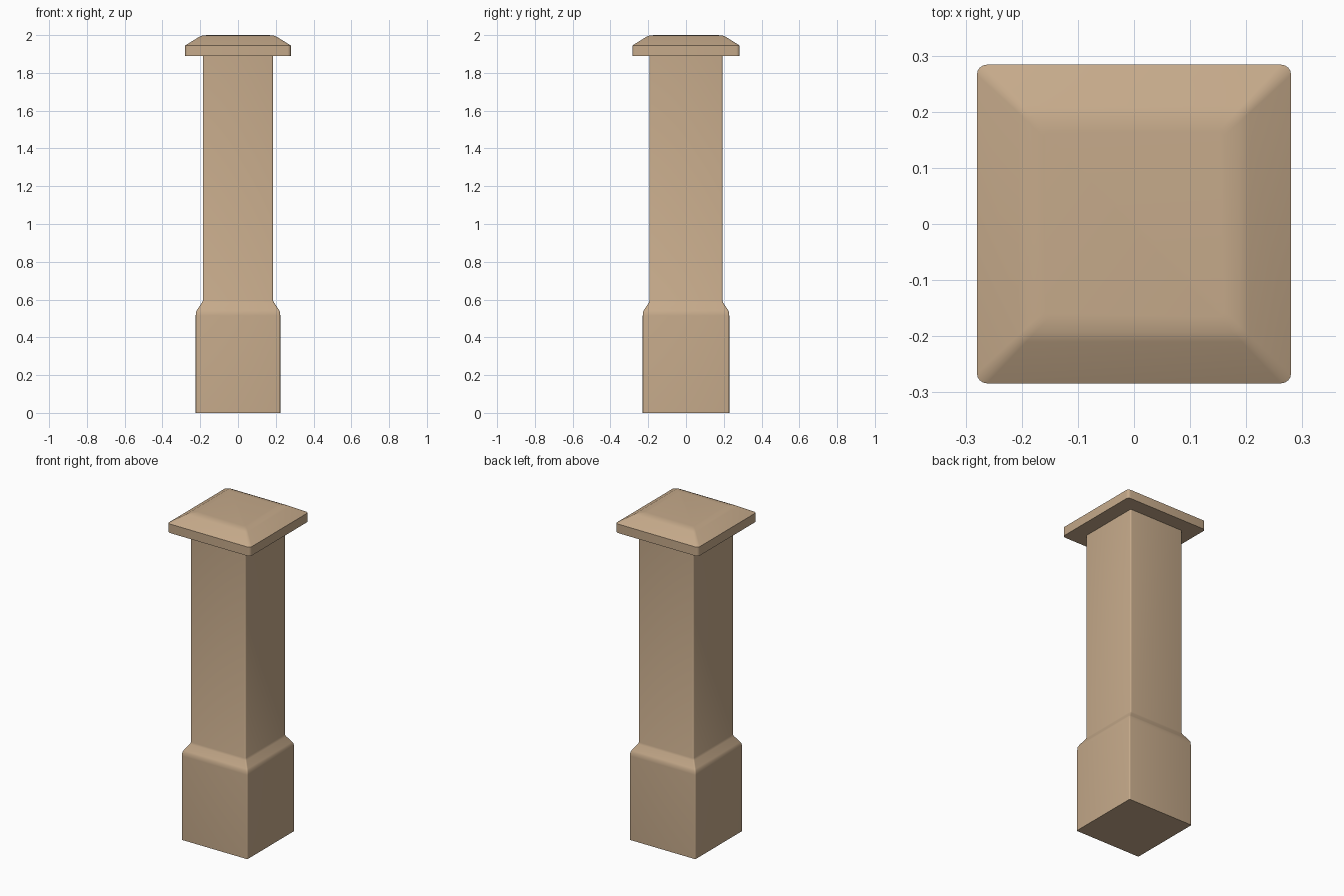
import bpy, bmesh, math

if "Cube" in bpy.data.objects:
    bpy.data.objects.remove(bpy.data.objects["Cube"])

stone = bpy.data.materials.new("tan_stone")
stone.diffuse_color = (0.56, 0.40, 0.255, 1.0)
stone.use_nodes = True
stone.node_tree.nodes["Principled BSDF"].inputs["Base Color"].default_value = stone.diffuse_color


def ring(bm, hx, hy, z, r, steps=4):
    """Rounded rectangle of vertices at height z."""
    verts = []
    for q, (sx, sy) in enumerate([(1, 1), (-1, 1), (-1, -1), (1, -1)]):
        for i in range(steps + 1):
            a = math.radians(90 * q + 90 * i / steps)
            verts.append(bm.verts.new((sx * (hx - r) + r * math.cos(a),
                                       sy * (hy - r) + r * math.sin(a), z)))
    return verts


def loft(name, sections, angle):
    """Skin a stack of rounded rectangles and close both ends."""
    bm = bmesh.new()
    rings = [ring(bm, *s) for s in sections]
    for a, b in zip(rings, rings[1:]):
        n = len(a)
        for i in range(n):
            j = (i + 1) % n
            bm.faces.new((a[i], a[j], b[j], b[i]))
    bm.faces.new(rings[0][::-1])
    bm.faces.new(rings[-1])
    bmesh.ops.recalc_face_normals(bm, faces=bm.faces)
    mesh = bpy.data.meshes.new(name)
    bm.to_mesh(mesh)
    bm.free()
    mesh.materials.append(stone)
    obj = bpy.data.objects.new(name, mesh)
    bpy.context.collection.objects.link(obj)
    bpy.ops.object.select_all(action='DESELECT')
    obj.select_set(True)
    bpy.context.view_layer.objects.active = obj
    bpy.ops.object.shade_smooth_by_angle(angle=math.radians(angle))
    return obj


# Square plinth, bevelled shoulder and plain shaft
loft("pillar_shaft", [
    (0.224, 0.229, 0.0, 0.008),
    (0.224, 0.229, 0.515, 0.008),
    (0.222, 0.227, 0.535, 0.008),
    (0.216, 0.221, 0.547, 0.008),
    (0.191, 0.197, 0.583, 0.008),
    (0.186, 0.193, 0.595, 0.008),
    (0.186, 0.193, 1.89, 0.008),
], 40)

# Overhanging cap with sloped top
loft("pillar_cap", [
    (0.28, 0.284, 1.89, 0.018),
    (0.28, 0.284, 1.945, 0.018),
    (0.205, 0.21, 1.991, 0.013),
    (0.188, 0.193, 1.998, 0.012),
    (0.16, 0.165, 2.0, 0.01),
], 40)
